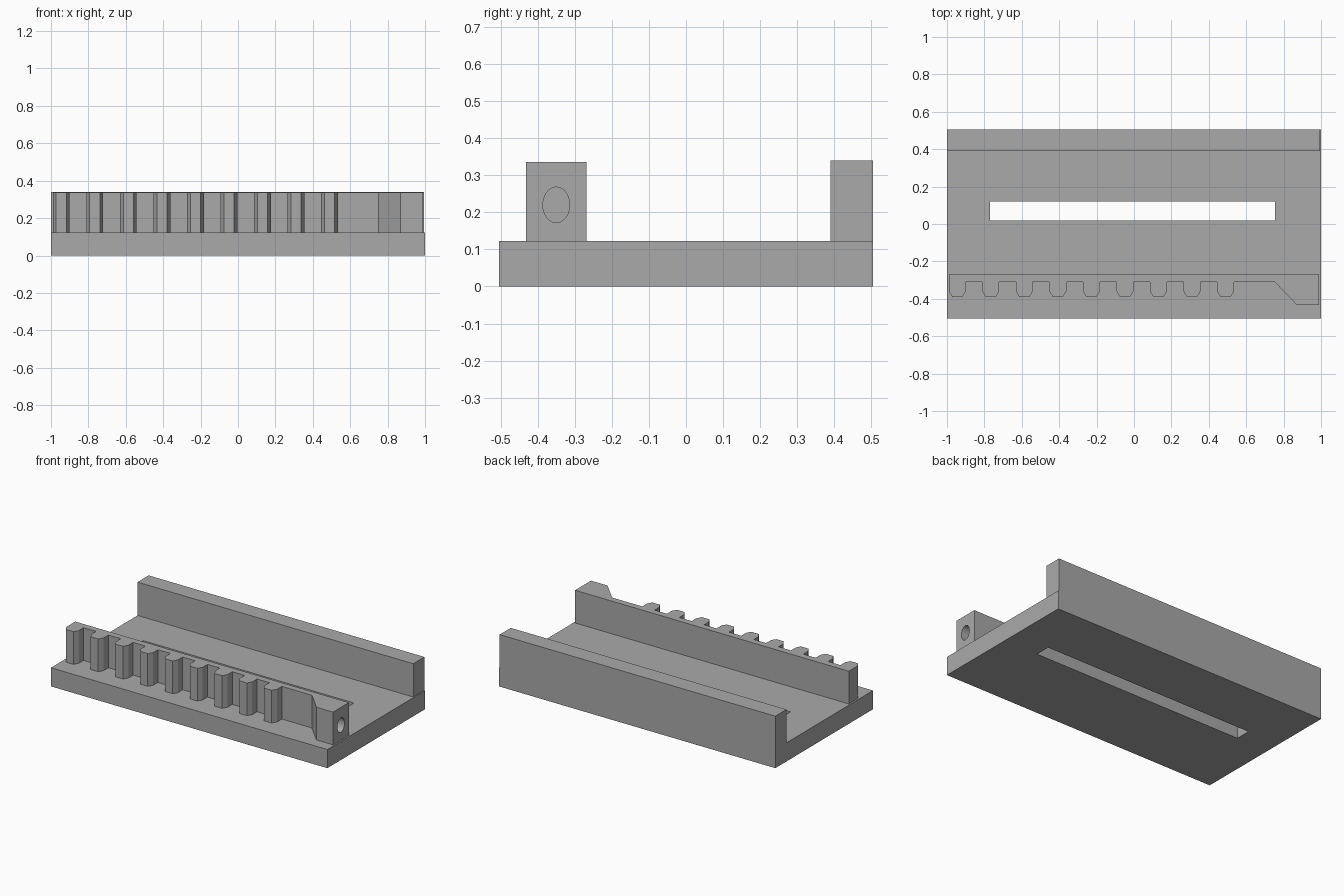
import bpy, bmesh, math
from mathutils import Matrix, Vector

cube = bpy.data.objects.get("Cube")
if cube:
    bpy.data.objects.remove(cube, do_unlink=True)

grey = bpy.data.materials.new("plain grey")
grey.use_nodes = True
colour = (0.4, 0.4, 0.4, 1)
grey.diffuse_color = colour
grey.node_tree.nodes["Principled BSDF"].inputs["Base Color"].default_value = colour


def finish(bm, name):
    bmesh.ops.recalc_face_normals(bm, faces=bm.faces)
    mesh = bpy.data.meshes.new(name)
    bm.to_mesh(mesh)
    bm.free()
    mesh.materials.append(grey)
    obj = bpy.data.objects.new(name, mesh)
    bpy.context.collection.objects.link(obj)
    return obj


def prism(name, outline, z0, z1):
    """Extrude a plan outline from z0 up to z1."""
    bm = bmesh.new()
    face = bm.faces.new([bm.verts.new((x, y, z0)) for x, y in outline])
    top = bmesh.ops.extrude_face_region(bm, geom=[face])["geom"]
    verts = [v for v in top if isinstance(v, bmesh.types.BMVert)]
    bmesh.ops.translate(bm, verts=verts, vec=Vector((0, 0, z1 - z0)))
    return finish(bm, name)


def box(name, x0, x1, y0, y1, z0, z1):
    return prism(name, [(x0, y0), (x1, y0), (x1, y1), (x0, y1)], z0, z1)


def cut(target, cutter):
    """Subtract the cutter, then discard it."""
    cutter.hide_render = True
    mod = target.modifiers.new("cut", "BOOLEAN")
    mod.operation = "DIFFERENCE"
    mod.solver = "EXACT"
    mod.object = cutter
    bpy.ops.object.select_all(action="DESELECT")
    bpy.context.view_layer.objects.active = target
    target.select_set(True)
    bpy.ops.object.modifier_apply(modifier=mod.name)
    bpy.data.objects.remove(cutter, do_unlink=True)


# Base plate with a long through slot
base = box("base_plate", -1, 1, -0.505, 0.505, 0, 0.122)
cut(base, box("slot_cutter", -0.77, 0.755, 0.02, 0.12, -0.1, 0.3))

# Plain rear wall
box("rear_wall", -1, 0.995, 0.39, 0.505, 0.122, 0.34)

# Toothed front rail: nine chamfered teeth, then a sloped end block
BACK, VALLEY, TIP, BLOCK = -0.268, -0.31, -0.39, -0.432
TOOTH, PITCH, START = 0.09, 0.1793, -0.99
outline = [(START, BACK)]
for i in range(9):
    x = START + i * PITCH
    outline += [(x, VALLEY), (x, TIP + 0.03), (x + 0.018, TIP),
                (x + TOOTH - 0.018, TIP), (x + TOOTH, TIP + 0.03), (x + TOOTH, VALLEY)]
outline += [(0.752, VALLEY), (0.87, BLOCK), (0.99, BLOCK), (0.99, BACK)]
rail = prism("toothed_rail", outline, 0.122, 0.336)

# Blind oval hole in the end of the rail
bm = bmesh.new()
bmesh.ops.create_cone(bm, cap_ends=True, segments=32, radius1=1, radius2=1, depth=1)
place = (Matrix.Translation((0.98, -0.35, 0.22))
         @ Matrix.Diagonal((0.2, 0.036, 0.048, 1))
         @ Matrix.Rotation(math.pi / 2, 4, "Y"))
bmesh.ops.transform(bm, matrix=place, verts=bm.verts)
cut(rail, finish(bm, "hole_cutter"))
bpy.ops.object.shade_smooth_by_angle(angle=math.radians(25))
